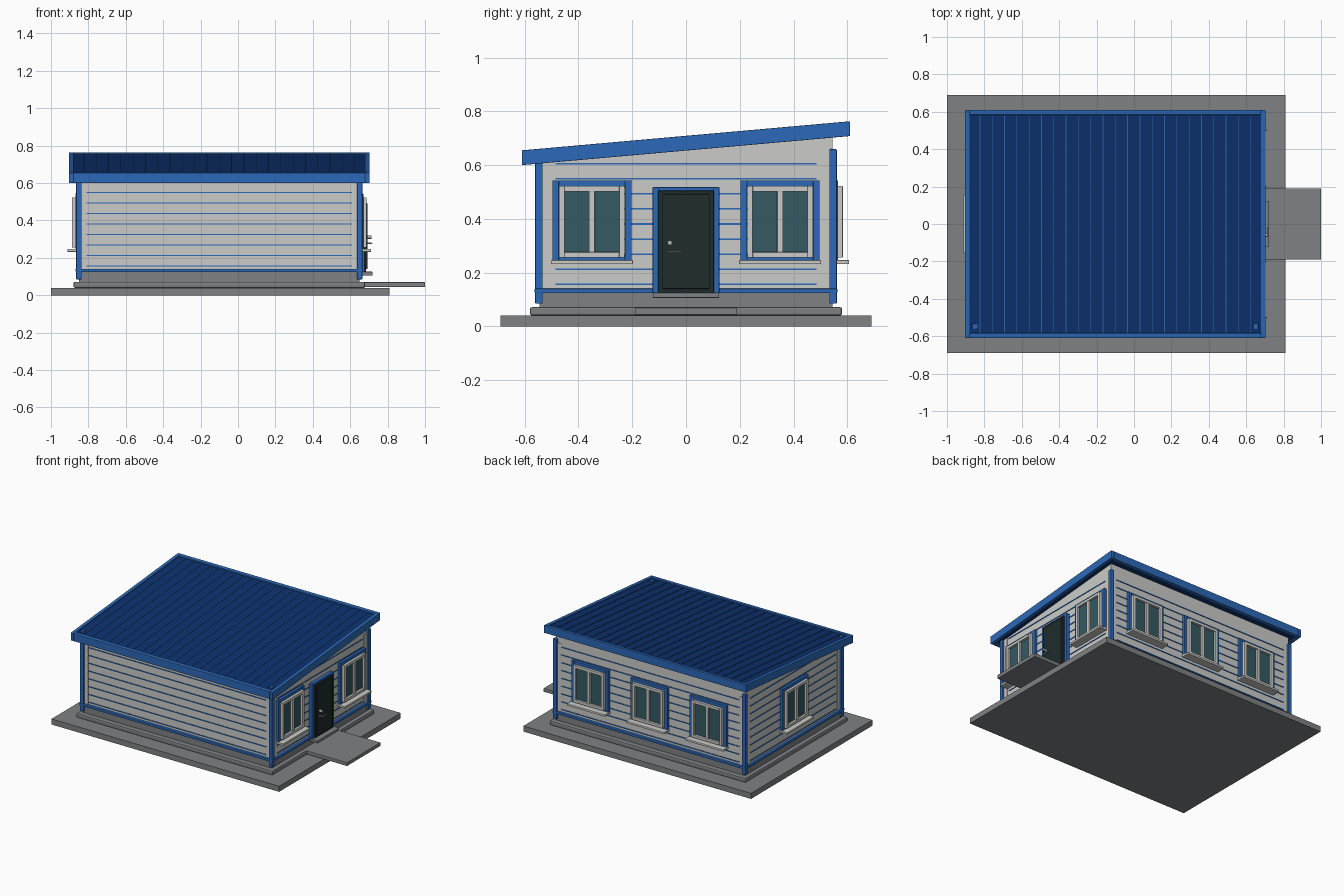
import bpy, bmesh

if "Cube" in bpy.data.objects:
    bpy.data.objects.remove(bpy.data.objects["Cube"])

def material(name, rgb):
    m = bpy.data.materials.new(name)
    m.diffuse_color = (*rgb, 1)
    m.use_nodes = True
    m.node_tree.nodes["Principled BSDF"].inputs["Base Color"].default_value = m.diffuse_color
    return m

BLUE = material("trim blue", (0.025, 0.14, 0.48))
NAVY = material("roof navy", (0.004, 0.03, 0.16))
WHITE = material("wall off white", (0.60, 0.60, 0.58))
GREY = material("concrete grey", (0.21, 0.22, 0.225))
GLASS = material("window glass", (0.035, 0.10, 0.125))
DARK = material("door dark green", (0.014, 0.025, 0.025))
METAL = material("handle metal", (0.45, 0.45, 0.45))

SLOPE = 0.0885
def eave(y):
    """Height of the roof underside at depth y."""
    return 0.60 + SLOPE * (y + 0.61)

def boxes(name, mat, items, bevel=0, sheared=False):
    """One object from boxes (x0, x1, y0, y1, z0, z1); sheared boxes follow the roof slope."""
    bm = bmesh.new()
    for x0, x1, y0, y1, z0, z1 in items:
        x0, x1 = sorted((x0, x1))
        y0, y1 = sorted((y0, y1))
        for v in bmesh.ops.create_cube(bm, size=1)["verts"]:
            y = y1 if v.co.y > 0 else y0
            z = z1 if v.co.z > 0 else z0
            v.co = (x1 if v.co.x > 0 else x0, y, z + (eave(y) if sheared else 0))
    me = bpy.data.meshes.new(name)
    bm.to_mesh(me)
    bm.free()
    me.materials.append(mat)
    ob = bpy.data.objects.new(name, me)
    bpy.context.collection.objects.link(ob)
    if bevel:
        b = ob.modifiers.new("Bevel", "BEVEL")
        b.width, b.segments = bevel, 2
    return ob

# Wall faces of the house body
X0, X1, Y = -0.85, 0.65, 0.545

def on_wall(side, u0, u1, d0, d1, z0, z1):
    """Box on a wall: u runs along the wall, d stands out from it."""
    if side == "right":
        return (X1 + d0, X1 + d1, u0, u1, z0, z1)
    if side == "left":
        return (X0 - d0, X0 - d1, u0, u1, z0, z1)
    s = 1 if side == "back" else -1
    return (u0, u1, s * (Y + d0), s * (Y + d1), z0, z1)

def ring(side, u0, u1, d0, d1, z0, z1, w):
    """Rectangular frame of four bars on a wall."""
    return [on_wall(side, u0, u0 + w, d0, d1, z0, z1),
            on_wall(side, u1 - w, u1, d0, d1, z0, z1),
            on_wall(side, u0 + w, u1 - w, d0, d1, z0, z0 + w),
            on_wall(side, u0 + w, u1 - w, d0, d1, z1 - w, z1)]

# Ground and footing
boxes("ground_slab", GREY, [(-1, 0.81, -0.69, 0.69, 0, 0.04)])
boxes("footing", GREY, [(-0.88, 0.68, -0.58, 0.58, 0.04, 0.072)], 0.008)
boxes("plinth", GREY, [(X0, X1, -Y, Y, 0.07, 0.125)])
boxes("entrance_platform", GREY, [(0.66, 1.0, -0.19, 0.19, 0.044, 0.07)], 0.003)
boxes("threshold", GREY, [(0.64, 0.72, -0.123, 0.123, 0.106, 0.126)], 0.003)

# House body, top follows the roof slope
body = boxes("walls", WHITE, [(X0, X1, -Y, Y, 0.12, 0.60)])
for v in body.data.vertices:
    if v.co.z > 0.5:
        v.co.z = eave(v.co.y) + 0.012

# Trim at the base and corners
boxes("base_trim", BLUE, [(X0 - 0.018, X1 + 0.018, -Y - 0.018, Y + 0.018, 0.124, 0.141)], 0.003)
corners = [(x, sx, sy) for x, sx in ((X0, -1), (X1, 1)) for sy in (-1, 1)]
boxes("corner_posts", BLUE,
      [(x + sx * 0.015, x - sx * 0.013, sy * 0.561, sy * 0.533, 0.085, 0.659)
       for x, sx, sy in corners], 0.003)
boxes("corner_boards", WHITE,
      [(x + sx * 0.003, x - sx * 0.042, sy * 0.548, sy * 0.503, 0.14, 0.63)
       for x, sx, sy in corners])

# Horizontal siding seams on all four walls
seams = []
for i in range(9):
    z = 0.157 + i * 0.056
    for side in ("left", "right"):
        seams.append(on_wall(side, -0.485, 0.485, 0, 0.004, z - 0.003, z + 0.003))
    for side in ("front", "back"):
        seams.append(on_wall(side, X0 + 0.04, X1 - 0.04, 0, 0.004, z - 0.003, z + 0.003))
boxes("siding_seams", BLUE, seams)

# Windows: casing, sash with mullion, glass and sill
casing, sash, glass, sill = [], [], [], []
for side, u in (("right", -0.35), ("right", 0.35), ("left", 0),
                ("back", 0.37), ("back", -0.1), ("back", -0.57)):
    casing += ring(side, u - 0.147, u + 0.147, 0, 0.020, 0.243, 0.543, 0.024)
    sash += ring(side, u - 0.122, u + 0.122, 0, 0.038, 0.256, 0.522, 0.020)
    sash.append(on_wall(side, u - 0.011, u + 0.011, 0, 0.036, 0.27, 0.51))
    glass.append(on_wall(side, u - 0.118, u + 0.118, 0, 0.022, 0.26, 0.518))
    sill.append(on_wall(side, u - 0.152, u + 0.152, 0, 0.062, 0.232, 0.247))
boxes("window_casings", BLUE, casing, 0.002)
boxes("window_sashes", WHITE, sash, 0.002)
boxes("window_glass", GLASS, glass)
boxes("window_sills", WHITE, sill, 0.003)

# Door with frame, lock and lever handle
boxes("door_frame", BLUE,
      [on_wall("right", -0.124, -0.102, 0, 0.026, 0.124, 0.518),
       on_wall("right", 0.102, 0.124, 0, 0.026, 0.124, 0.518),
       on_wall("right", -0.102, 0.102, 0, 0.026, 0.503, 0.518)], 0.002)
boxes("door_leaf", DARK,
      [on_wall("right", -0.104, 0.104, 0, 0.034, 0.126, 0.505),
       on_wall("right", -0.088, 0.088, 0, 0.042, 0.140, 0.492)], 0.003)
boxes("door_handle", METAL,
      [on_wall("right", -0.068, -0.060, 0.04, 0.066, 0.273, 0.281),
       on_wall("right", -0.068, -0.017, 0.06, 0.068, 0.274, 0.280)], 0.002)
bpy.ops.mesh.primitive_cylinder_add(vertices=16, radius=0.009, depth=0.024,
                                    location=(X1 + 0.053, -0.06, 0.311),
                                    rotation=(0, 1.5708, 0))
lock = bpy.context.object
lock.name = "door_lock"
lock.data.materials.append(METAL)
bpy.ops.object.shade_smooth_by_angle()

# Sloped roof: deck, fascia rim and standing seams
boxes("roof_deck", NAVY, [(-0.885, 0.685, -0.59, 0.59, 0.008, 0.046)], sheared=True)
boxes("roof_fascia", BLUE,
      [(-0.903, -0.879, -0.61, 0.61, 0, 0.055), (0.679, 0.703, -0.61, 0.61, 0, 0.055),
       (-0.879, 0.679, -0.61, -0.584, 0, 0.055), (-0.879, 0.679, 0.584, 0.61, 0, 0.055)],
      0.002, sheared=True)
boxes("roof_seams", BLUE,
      [(-0.1 + i * 0.0658 - 0.002, -0.1 + i * 0.0658 + 0.002, -0.585, 0.585, 0.04, 0.050)
       for i in range(-11, 12)], sheared=True)
